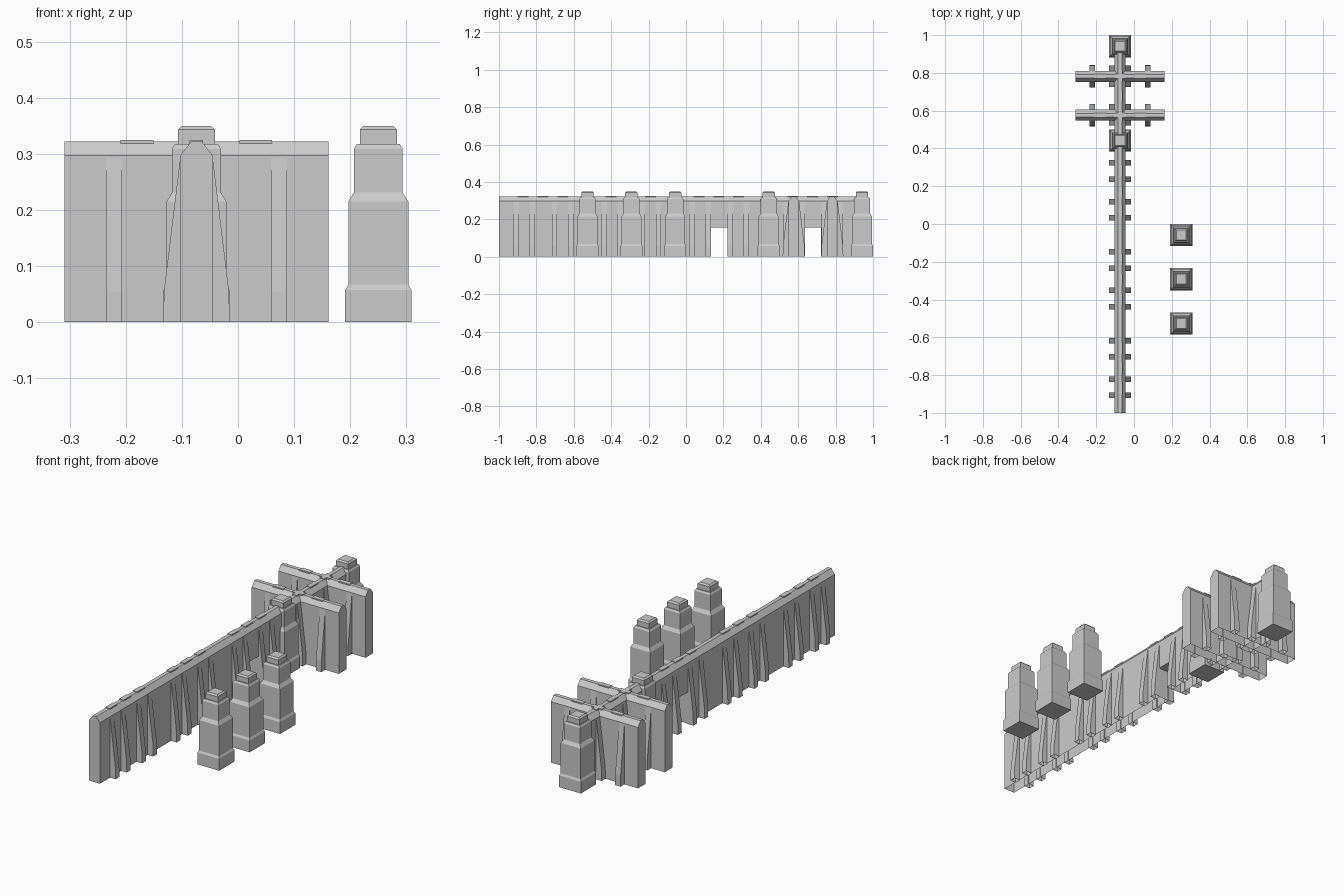
import bpy, bmesh
from mathutils import Matrix, Vector

if "Cube" in bpy.data.objects:
    bpy.data.objects.remove(bpy.data.objects["Cube"])

CX = -0.074          # centre line of the long wall
MODULE = 0.47        # length of one wall section
DOOR_H = 0.155


def finish(name, bm, matrix=None, open_bottom=False):
    bmesh.ops.recalc_face_normals(bm, faces=bm.faces)
    if open_bottom:
        low = [f for f in bm.faces if all(abs(v.co.z) < 1e-5 for v in f.verts)]
        bmesh.ops.delete(bm, geom=low, context='FACES')
    if matrix:
        bm.transform(matrix)
    mesh = bpy.data.meshes.new(name)
    bm.to_mesh(mesh)
    bm.free()
    obj = bpy.data.objects.new(name, mesh)
    bpy.context.collection.objects.link(obj)
    return obj


def prism(bm, profile, y0, y1):
    """Extrude an x-z profile from y0 to y1."""
    face = bm.faces.new([bm.verts.new((x, y0, z)) for x, z in profile])
    new = bmesh.ops.extrude_face_region(bm, geom=[face])["geom"]
    verts = [v for v in new if isinstance(v, bmesh.types.BMVert)]
    bmesh.ops.translate(bm, verts=verts, vec=(0, y1 - y0, 0))


def wall_profile(bottom):
    half = [(0.029, bottom), (0.029, 0.297), (0.0095, 0.322)]
    return half + [(-x, z) for x, z in reversed(half)]


def wall(name, pieces, buttresses, bumps, matrix):
    # wall body, with lintel pieces over doorways
    bm = bmesh.new()
    for y0, y1, bottom in pieces:
        prism(bm, wall_profile(bottom), y0, y1)
    finish(name, bm, matrix, True)
    # tapering buttresses on both sides
    bm = bmesh.new()
    for y in buttresses:
        for s in (-1, 1):
            prof = [(s * 0.025, 0), (s * 0.059, 0), (s * 0.058, 0.055),
                    (s * 0.029, 0.293), (s * 0.025, 0.293)]
            prism(bm, prof, y - 0.0145, y + 0.0145)
    finish(name + "_buttresses", bm, matrix, True)
    # low coping blocks along the ridge
    bm = bmesh.new()
    for y in bumps:
        prism(bm, [(-0.012, 0.31), (0.012, 0.31), (0.012, 0.3245), (-0.012, 0.3245)],
              y - 0.029, y + 0.029)
    finish(name + "_coping", bm, matrix)


def tower(name, x, y):
    # square rings of (half width, height)
    rings = [(0.059, 0), (0.059, 0.057), (0.0535, 0.067), (0.0535, 0.215),
             (0.0435, 0.231), (0.0435, 0.309), (0.038, 0.318), (0.033, 0.318),
             (0.033, 0.343), (0.026, 0.35)]
    bm = bmesh.new()
    loops = [[bm.verts.new((sx * h, sy * h, z))
              for sx, sy in ((-1, -1), (1, -1), (1, 1), (-1, 1))] for h, z in rings]
    for a, b in zip(loops, loops[1:]):
        for i in range(4):
            j = (i + 1) % 4
            bm.faces.new((a[i], a[j], b[j], b[i]))
    bm.faces.new(loops[0][::-1])
    bm.faces.new(loops[-1])
    finish(name, bm, Matrix.Translation((x, y, 0)))


def spread(starts, offsets):
    return [s + o for s in starts for o in offsets]


BUTT = (0.093, 0.179, 0.297, 0.383)
BUMP = (0.129, 0.235, 0.341)
along = Matrix.Translation((CX, 0, 0))

# long wall: three sections, the last with a doorway
s = [-1, -1 + MODULE, -1 + 2 * MODULE]
wall("long_wall", [(-1, 0.13, 0), (0.13, 0.222, DOOR_H), (0.222, 0.41, 0)],
     spread(s, BUTT), spread(s, BUMP), along)

# short rear wall with a doorway
s = [0.442]
wall("rear_wall", [(0.442, 0.632, 0), (0.632, 0.722, DOOR_H), (0.722, 0.912, 0)],
     spread(s, BUTT), spread(s, BUMP), along)

# two cross walls
for i, y in enumerate((0.576, 0.782)):
    m = Matrix.Translation((CX, y, 0)) @ Matrix.Rotation(-1.5707963, 4, 'Z')
    wall(f"cross_wall_{i + 1}", [(-MODULE / 2, MODULE / 2, 0)],
         (-0.147, 0.147), (-0.106, 0, 0.106), m)

# towers: two on the wall, three free standing
for i, (x, y) in enumerate([(CX, 0.442), (CX, 0.941), (0.25, -0.058),
                            (0.25, -0.292), (0.25, -0.527)]):
    tower(f"tower_{i + 1}", x, y)
